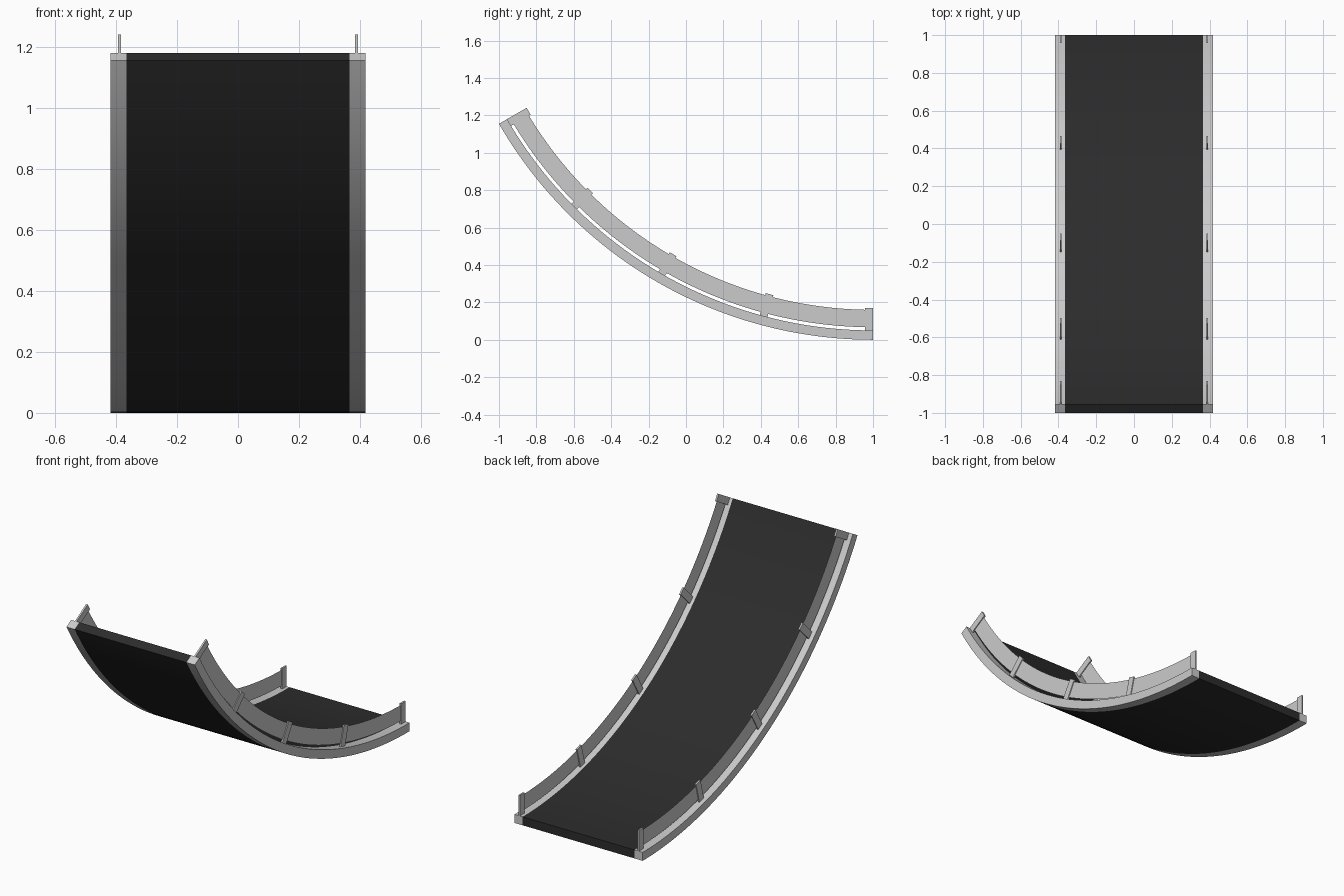
import bpy, bmesh, math

if "Cube" in bpy.data.objects:
    bpy.data.objects.remove(bpy.data.objects["Cube"])

SPAN = math.radians(60)
R = 2 / math.sin(SPAN)      # outer radius, arc centre at y=1, z=R
SEG = 48


def point(x, depth, a, along=0.0):
    """Point at height 'depth' above the outer arc, at angle a, shifted along the tangent."""
    r = R - depth
    return (x, 1 - r * math.sin(a) - along * math.cos(a),
            R - r * math.cos(a) + along * math.sin(a))


def finish(name, bm, mat=None, closed=True):
    if closed:
        bmesh.ops.recalc_face_normals(bm, faces=bm.faces)
    me = bpy.data.meshes.new(name)
    bm.to_mesh(me)
    bm.free()
    ob = bpy.data.objects.new(name, me)
    bpy.context.collection.objects.link(ob)
    if mat:
        me.materials.append(mat)
    bpy.ops.object.select_all(action='DESELECT')
    bpy.context.view_layer.objects.active = ob
    ob.select_set(True)
    bpy.ops.object.shade_smooth_by_angle(angle=math.radians(30))
    return ob


def sweep(name, section, mat=None):
    """Sweep an (x, depth) section along the arc; two points give a thin sheet."""
    bm = bmesh.new()
    rings = [[bm.verts.new(point(x, d, SPAN * i / SEG)) for x, d in section]
             for i in range(SEG + 1)]
    n = len(section)
    for a, b in zip(rings, rings[1:]):
        for k in range(n if n > 2 else 1):
            j = (k + 1) % n
            bm.faces.new((a[k], a[j], b[j], b[k]))
    if n > 2:
        bm.faces.new(rings[0])
        bm.faces.new(rings[-1])
    return finish(name, bm, mat, n > 2)


def rect(x0, x1, d0, d1):
    return [(x0, d0), (x1, d0), (x1, d1), (x0, d1)]


def post(name, x, a, shift):
    bm = bmesh.new()
    bmesh.ops.create_cube(bm, size=1)
    for v in bm.verts:
        v.co = point(x + v.co.x * 0.01, 0.11 + v.co.z * 0.122, a, shift + v.co.y * 0.042)
    finish(name, bm)


black = bpy.data.materials.new("black_rubber")
black.diffuse_color = (0.025, 0.025, 0.025, 1)
black.use_nodes = True
black.node_tree.nodes["Principled BSDF"].inputs["Base Color"].default_value = black.diffuse_color

# Curved belt
sweep("belt", rect(-0.365, 0.365, 0, 0.05), black)

for side, s in (("left", -1), ("right", 1)):
    # Edge rail and thin guard panel
    sweep(side + "_rail", rect(*sorted((s * 0.365, s * 0.418)), 0, 0.05))
    sweep(side + "_guard_panel", [(s * 0.388, 0.067), (s * 0.388, 0.16)])
    # Guard posts, the end ones set flush with the rail ends
    for i in range(5):
        shift = {0: 0.021, 4: -0.021}.get(i, 0)
        post(f"{side}_post_{i + 1}", s * 0.388, SPAN * i / 4, shift)
